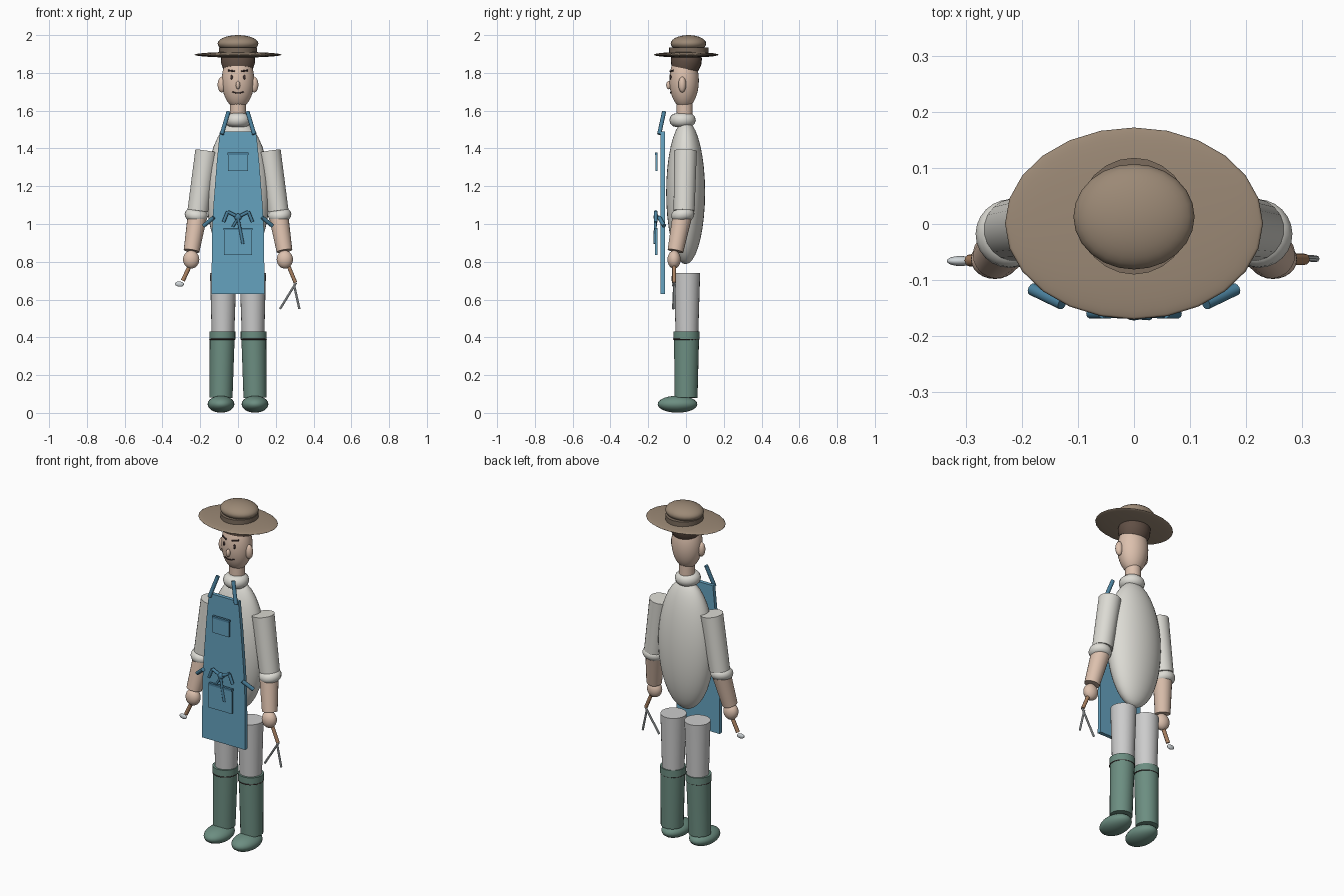
import bpy, math
from mathutils import Vector

if "Cube" in bpy.data.objects:
    bpy.data.objects.remove(bpy.data.objects["Cube"])

MATS = {}
COLOURS = dict(
    skin=(.72, .53, .42), shirt=(.72, .71, .66), trousers=(.56, .57, .54),
    apron=(.13, .36, .52), tie=(.07, .22, .34), boot=(.15, .27, .22), hat=(.33, .25, .18),
    band=(.2, .15, .11), hair=(.12, .08, .06), dark=(.05, .03, .03),
    wood=(.40, .22, .12), steel=(.62, .66, .68))


def finish(name, colour):
    ob = bpy.context.object
    ob.name = name
    if colour not in MATS:
        MATS[colour] = bpy.data.materials.new(colour)
        MATS[colour].diffuse_color = (*COLOURS[colour], 1)
    ob.data.materials.append(MATS[colour])
    bpy.ops.object.shade_smooth_by_angle(angle=math.radians(40))
    return ob


def ball(name, colour, loc, half, rot=(0, 0, 0), seg=24):
    bpy.ops.mesh.primitive_uv_sphere_add(segments=seg, ring_count=seg // 2 + 2, location=loc, rotation=rot)
    bpy.context.object.scale = half
    return finish(name, colour)


def rod(name, colour, a, b, r1, r2=None, seg=20, stretch=(1, 1)):
    # tapered cylinder from point a to point b
    a, b = Vector(a), Vector(b)
    d = b - a
    bpy.ops.mesh.primitive_cone_add(vertices=seg, radius1=r1, radius2=r1 if r2 is None else r2,
                                    depth=d.length, location=(a + b) / 2)
    ob = bpy.context.object
    ob.rotation_euler = d.to_track_quat('Z', 'Y').to_euler()
    ob.scale = (*stretch, 1)
    return finish(name, colour)


def ring(name, colour, loc, R, r, rot=(0, 0, 0)):
    bpy.ops.mesh.primitive_torus_add(major_radius=R, minor_radius=r, major_segments=24,
                                     minor_segments=12, location=loc, rotation=rot)
    return finish(name, colour)


def slab(name, colour, outline, y0, y1):
    # front-facing (x, z) outline extruded in y
    n = len(outline)
    verts = [(x, y0, z) for x, z in outline] + [(x, y1, z) for x, z in outline]
    faces = [tuple(range(n)), tuple(range(2 * n - 1, n - 1, -1))]
    faces += [(i, i + n, (i + 1) % n + n, (i + 1) % n) for i in range(n)]
    me = bpy.data.meshes.new(name)
    me.from_pydata(verts, [], faces)
    ob = bpy.data.objects.new(name, me)
    bpy.context.collection.objects.link(ob)
    bpy.ops.object.select_all(action='DESELECT')
    bpy.context.view_layer.objects.active = ob
    ob.select_set(True)
    return finish(name, colour)


def rect(x, z0, z1):
    return [(-x, z0), (x, z0), (x, z1), (-x, z1)]


def face_y(x, z):
    # front surface of the head
    k = 1 - (x / .086) ** 2 - ((z - 1.76) / .148) ** 2
    return -.01 - .078 * math.sqrt(max(k, 0))


# torso, collar, neck, head
ball("torso", "shirt", (0, -.002, 1.167), (.168, .103, .38), seg=32)
ring("collar", "shirt", (0, -.018, 1.55), .033, .037)
rod("neck", "skin", (0, -.008, 1.52), (0, -.008, 1.66), .043)
ball("head", "skin", (0, -.01, 1.76), (.086, .078, .148), seg=32)

# hair: cap tilted down at the back
prof = [(.0, -.045), (.08, -.045), (.091, -.012), (.088, .025), (.065, .055), (0, .06)]
hv = [(r * math.cos(t * math.pi / 12), .9 * r * math.sin(t * math.pi / 12), z)
      for r, z in prof[1:-1] for t in range(24)]
hf = [(j * 24 + i, j * 24 + (i + 1) % 24, (j + 1) * 24 + (i + 1) % 24, (j + 1) * 24 + i)
      for j in range(3) for i in range(24)]
hf += [tuple(range(23, -1, -1)), tuple(range(72, 96))]
me = bpy.data.meshes.new("hair")
me.from_pydata(hv, [], hf)
hair = bpy.data.objects.new("hair", me)
bpy.context.collection.objects.link(hair)
hair.location, hair.rotation_euler = (0, .002, 1.867), (-.2, 0, 0)
bpy.ops.object.select_all(action='DESELECT')
bpy.context.view_layer.objects.active = hair
hair.select_set(True)
finish("hair", "hair")

# hat
ball("hat_brim", "hat", (0, .001, 1.896), (.23, .171, .015))
rod("hat_band", "band", (0, .014, 1.9), (0, .014, 1.935), .1, stretch=(1, 1.04), seg=24)
ball("hat_crown", "hat", (0, .013, 1.955), (.108, .094, .045))

# nose and mouth
ball("nose", "skin", (0, face_y(0, 1.735) - .004, 1.735), (.012, .014, .022), seg=12)
mouth = [(x, 1.693 + 8 * x * x) for x in (-.03, -.015, 0, .015, .03)]
for (xa, za), (xb, zb) in zip(mouth, mouth[1:]):
    rod("mouth", "dark", (xa, face_y(xa, za) - .003, za), (xb, face_y(xb, zb) - .003, zb), .003, seg=8)

# apron with pockets
half = [(.14, .63), (.138, .95), (.13, 1.1), (.112, 1.33), (.096, 1.49)]
slab("apron", "apron", half + [(-x, z) for x, z in reversed(half)], -.134, -.112)
slab("chest_pocket", "apron", rect(.054, 1.28, 1.375), -.162, -.15)
slab("chest_pocket_hem", "tie", rect(.055, 1.365, 1.378), -.164, -.15)
slab("lower_pocket", "apron", rect(.075, .835, .975), -.165, -.152)
slab("lower_pocket_hem", "tie", rect(.076, .967, .98), -.167, -.152)

# bow
ball("bow_knot", "tie", (0, -.158, 1.037), (.02, .014, .018), seg=16)
rod("bow_tail_long", "tie", (0, -.162, 1.03), (.026, -.164, .895), .008, seg=10)
rod("bow_tail_short", "tie", (0, -.16, 1.03), (-.028, -.162, .985), .007, seg=10)

for s, side in ((-1, "right"), (1, "left")):
    # face details
    ball(f"{side}_ear", "skin", (s * .086, -.02, 1.738), (.022, .021, .042), seg=16)
    ball(f"{side}_eye", "dark", (s * .034, face_y(.034, 1.777), 1.777), (.007, .006, .012), seg=12)
    rod(f"{side}_brow", "dark", (s * .018, face_y(.018, 1.808) - .002, 1.808),
        (s * .052, face_y(.052, 1.815) - .002, 1.813), .0045, seg=8)
    # apron straps, waist ties, bow loops
    rod(f"{side}_strap", "tie", (s * .086, -.142, 1.475), (s * .05, -.116, 1.595), .011, seg=12)
    rod(f"{side}_waist_tie", "tie", (s * .128, -.142, 1.035), (s * .182, -.116, .99), .011, seg=12)
    rod(f"{side}_bow_loop", "tie", (0, -.158, 1.037), (s * .055, -.16, 1.065), .009, seg=10)
    rod(f"{side}_bow_end", "tie", (s * .055, -.16, 1.065), (s * .077, -.16, 1.01), .009, seg=10)
    # arm
    rod(f"{side}_sleeve", "shirt", (s * .166, -.003, 1.387), (s * .212, -.01, 1.07), .061, .056)
    ring(f"{side}_cuff", "shirt", (s * .221, -.017, 1.047), .03, .032, (.15, -s * .13, 0))
    rod(f"{side}_forearm", "skin", (s * .214, -.018, 1.05), (s * .246, -.056, .857), .052, .042)
    ball(f"{side}_hand", "skin", (s * .248, -.063, .812), (.043, .035, .048))
    # leg and boot
    rod(f"{side}_trouser_leg", "trousers", (s * .078, .005, .74), (s * .08, .005, .36), .07, .058, seg=24)
    rod(f"{side}_boot_shaft", "boot", (s * .084, .003, .39), (s * .09, .0, .08), .066, .061, seg=24)
    rod(f"{side}_boot_cuff", "boot", (s * .083, .002, .39), (s * .083, .002, .43), .069, seg=24)
    ring(f"{side}_boot_seam", "dark", (s * .083, .001, .39), .067, .003)
    ball(f"{side}_boot_foot", "boot", (s * .09, -.045, .046), (.071, .105, .045))

# trowel
rod("trowel_handle", "wood", (-.25, -.063, .79), (-.292, -.065, .7), .011, seg=12)
ball("trowel_blade", "steel", (-.31, -.066, .682), (.024, .009, .014), (0, .1, 0), seg=16)

# shears
rod("shears_handle", "wood", (.262, -.063, .79), (.304, -.063, .69), .01, seg=12)
rod("shears_blade_a", "steel", (.308, -.062, .69), (.222, -.068, .55), .006, seg=8)
rod("shears_blade_b", "steel", (.296, -.06, .68), (.325, -.062, .55), .006, seg=8)

for m in bpy.data.materials:
    if m.users and not m.is_grease_pencil:
        m.use_nodes = True
        m.node_tree.nodes["Principled BSDF"].inputs["Base Color"].default_value = m.diffuse_color
